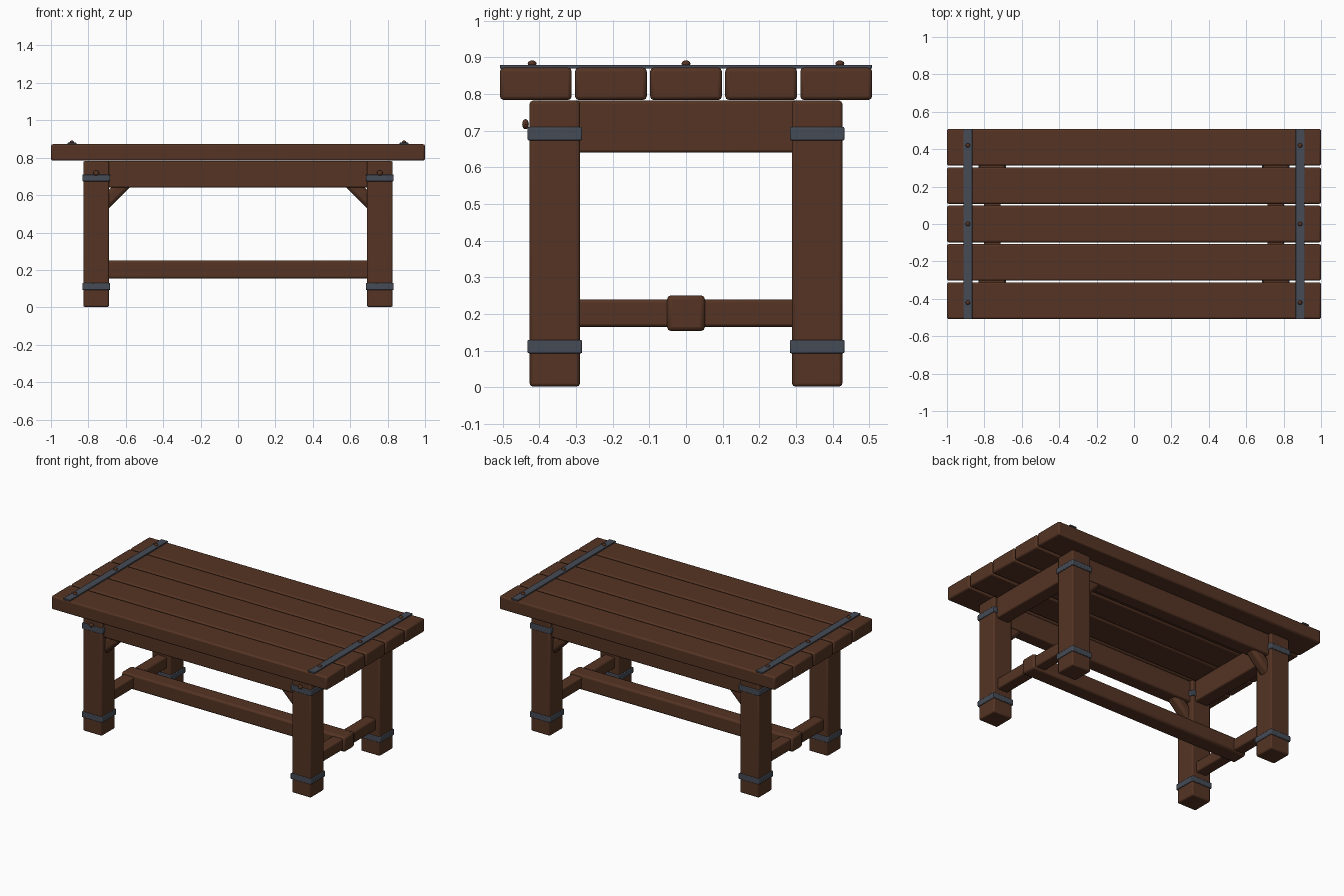
import bpy
import math

cube = bpy.data.objects.get("Cube")
if cube:
    bpy.data.objects.remove(cube, do_unlink=True)


def material(name, rgb):
    mat = bpy.data.materials.new(name)
    mat.use_nodes = True
    mat.diffuse_color = (*rgb, 1)
    mat.node_tree.nodes["Principled BSDF"].inputs["Base Color"].default_value = (*rgb, 1)
    return mat


WOOD = material("dark_brown_wood", (0.09, 0.034, 0.017))
IRON = material("blue_grey_iron", (0.060, 0.071, 0.092))


def finish(obj, name, mat):
    obj.name = name
    obj.data.materials.append(mat)
    bpy.ops.object.shade_smooth_by_angle(angle=math.radians(35))
    return obj


def box(name, centre, size, mat=WOOD, bevel=0.008, tilt=0):
    """Beam with rounded edges, optionally tilted about the y axis."""
    bpy.ops.mesh.primitive_cube_add(size=1, location=centre)
    obj = bpy.context.object
    obj.scale = size
    bpy.ops.object.transform_apply(location=False, rotation=False, scale=True)
    obj.rotation_euler.y = tilt
    mod = obj.modifiers.new("rounded_edges", "BEVEL")
    mod.width = bevel
    mod.segments = 2
    return finish(obj, name, mat)


def stud(name, centre, radii):
    bpy.ops.mesh.primitive_uv_sphere_add(segments=16, ring_count=8, location=centre)
    obj = bpy.context.object
    obj.scale = radii
    bpy.ops.object.transform_apply(location=False, rotation=False, scale=True)
    return finish(obj, name, WOOD)


LEG_X, LEG_Y = 0.758, 0.358

# Tabletop planks
for i in range(5):
    box(f"plank_{i + 1}", (0, (i - 2) * 0.205, 0.828), (2, 0.196, 0.088), bevel=0.01)

# Long stretcher, passing through the end stretchers
box("long_stretcher", (0, 0, 0.202), (1.62, 0.104, 0.098), bevel=0.012)

for side, sx in (("left", 1), ("right", -1)):
    # End frame
    box(f"end_apron_{side}", (sx * LEG_X, 0, 0.711), (0.09, 0.62, 0.142))
    box(f"end_stretcher_{side}", (sx * LEG_X, 0, 0.202), (0.075, 0.62, 0.074))

    # Iron strap across the tabletop with three rivets
    box(f"top_strap_{side}", (sx * 0.888, 0, 0.875), (0.048, 1.016, 0.01), IRON, 0.002)
    for i in (-1, 0, 1):
        stud(f"rivet_{side}_{i + 2}", (sx * 0.888, i * 0.42, 0.883), (0.012, 0.012, 0.009))

    for end, sy in (("front", -1), ("back", 1)):
        # Leg, its iron bands and the corner brace
        x, y = sx * LEG_X, sy * LEG_Y
        box(f"leg_{end}_{side}", (x, y, 0.392), (0.137, 0.137, 0.78))
        for place, z in (("lower", 0.111), ("upper", 0.692)):
            box(f"{place}_band_{end}_{side}", (x, y, z), (0.149, 0.149, 0.037), IRON, 0.004)
        box(f"brace_{end}_{side}", (sx * 0.658, y, 0.61), (0.23, 0.07, 0.07),
            bevel=0.02, tilt=sx * math.radians(45))

    # Bolt head on the front leg
    stud(f"front_bolt_{side}", (sx * LEG_X, -0.438, 0.718), (0.016, 0.009, 0.014))

# Long aprons
for end, sy in (("front", -1), ("back", 1)):
    box(f"long_apron_{end}", (0, sy * LEG_Y, 0.711), (1.42, 0.09, 0.142))
